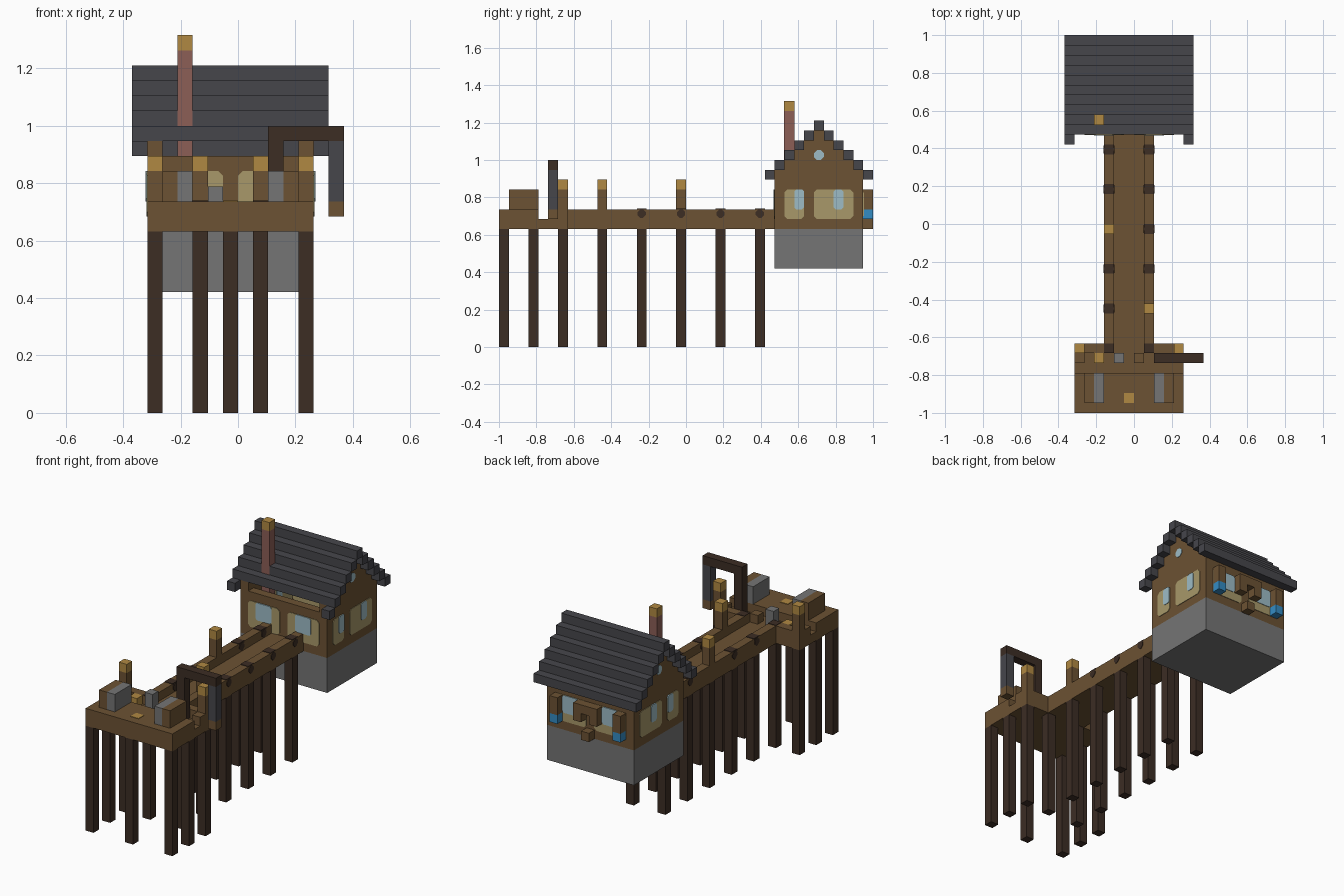
import bpy
import bmesh

if "Cube" in bpy.data.objects:
    bpy.data.objects.remove(bpy.data.objects["Cube"])

U = 1 / 19    # one block
E = 0.06      # thickness of painted plates, in blocks


def material(name, *rgb):
    lin = [(c / 255 / 12.92 if c < 11 else ((c / 255 + 0.055) / 1.055) ** 2.4) for c in rgb]
    m = bpy.data.materials.new(name)
    m.use_nodes = True
    m.diffuse_color = (*lin, 1)
    m.node_tree.nodes["Principled BSDF"].inputs["Base Color"].default_value = (*lin, 1)
    return m


WOOD = material("wood", 108, 82, 51)
DARK = material("dark wood", 60, 45, 36)
ROOF = material("slate", 70, 70, 75)
STONE = material("stone", 117, 117, 117)
GOLD = material("lamp gold", 176, 137, 66)
BRICK = material("brick", 140, 94, 86)
CURTAIN = material("curtain", 168, 153, 106)
GLASS = material("glass", 158, 188, 198)
BLUE = material("blue", 52, 140, 196)


def finish(name, bm, mat):
    bmesh.ops.scale(bm, vec=(U, U, U), verts=bm.verts)
    bmesh.ops.recalc_face_normals(bm, faces=bm.faces)
    me = bpy.data.meshes.new(name)
    bm.to_mesh(me)
    bm.free()
    me.materials.append(mat)
    ob = bpy.data.objects.new(name, me)
    bpy.context.collection.objects.link(ob)


def boxes(name, mat, *spans):
    """Boxes given as (x0, x1, y0, y1, z0, z1) in blocks."""
    bm = bmesh.new()
    for x0, x1, y0, y1, z0, z1 in spans:
        vs = bmesh.ops.create_cube(bm, size=1)["verts"]
        for v in vs:
            v.co.x = x1 if v.co.x > 0 else x0
            v.co.y = y1 if v.co.y > 0 else y0
            v.co.z = z1 if v.co.z > 0 else z0
    finish(name, bm, mat)


def pane(name, mat, axis, a0, a1, z0, z1, w0, w1, r=0.3):
    """Plate with clipped corners, passing through a wall from w0 to w1."""
    outline = [(a0 + r, z0), (a1 - r, z0), (a1, z0 + r), (a1, z1 - r),
               (a1 - r, z1), (a0 + r, z1), (a0, z1 - r), (a0, z0 + r)]
    bm = bmesh.new()
    vs = [bm.verts.new((w0, a, z) if axis == "x" else (a, w0, z)) for a, z in outline]
    face = bm.faces.new(vs)
    new = bmesh.ops.extrude_face_region(bm, geom=[face])["geom"]
    for v in new:
        if isinstance(v, bmesh.types.BMVert):
            v.co["xyz".index(axis)] = w1
    finish(name, bm, mat)


# Piles under the platform and the walkway
WALK_Y = range(-9, 8, 4)
piles = [(x, y) for x in (-6, 4) for y in (-19, -16, -13)] + [(-1, -19)]
piles += [(x, y) for x in (-3, 1) for y in (-13, *WALK_Y)]
boxes("piles", DARK, *[(x, x + 1, y, y + 1, 0, 12) for x, y in piles])

# Platform with its lower rear floor and corner rails
boxes("platform", WOOD, (-6, 5, -19, -15, 12, 14), (-6, 5, -15, -12, 12, 13))
boxes("platform_rails", WOOD, (-6, -2, -13, -12, 13, 14), (1, 5, -13, -12, 13, 14),
      (-6, -5, -14, -13, 13, 14), (4, 5, -14, -13, 13, 14))
boxes("deck_light", GOLD, (-1, 0, -18, -17, 13.5, 14 + E))

# Walkway
boxes("walkway_floor", WOOD, (-2, 1, -12, 9, 12, 13))
boxes("walkway_rails", WOOD, (-3, -2, -12, 9, 12, 14), (1, 2, -12, 9, 12, 14))

# Lamp posts
lamps = [(-6, -13), (4, -13), (-3, -1), (1, -9)]
boxes("lamp_posts", WOOD, *[(x, x + 1, y, y + 1, 14, 16) for x, y in lamps])
boxes("lamp_heads", GOLD, *[(x, x + 1, y, y + 1, 16, 17) for x, y in lamps])

# Dark pile heads set in the rails
for x in (-3, 1):
    boxes("pile_caps", DARK, *[(x, x + 1, y, y + 1, 13.8, 14 + E)
                               for y in (-13, *WALK_Y) if (x, y) not in lamps])
    for y in WALK_Y:
        if (x, y) not in lamps:
            pane("pile_head", DARK, "x", y + 0.08, y + 0.92, 13.1, 14, x - E, x + 1 + E)

# Cargo on the platform
boxes("crates", WOOD, (-5, -4, -18, -15, 14, 16), (3, 4, -18, -15, 14, 16))
boxes("stone_cargo", STONE, (-4, -3, -18, -15, 14, 16), (2, 3, -18, -15, 14, 16))
boxes("bollard", STONE, (-2, -1, -14, -13, 13, 15))
boxes("small_light", GOLD, (-4, -3, -14, -13, 13, 14))
boxes("small_crate", WOOD, (0, 1, -14, -13, 13, 14))

# Hoist
boxes("hoist_frame", DARK, (2, 3, -14, -13, 13, 18), (2, 7, -14, -13, 18, 19))
boxes("hoist_chain", ROOF, (6, 7, -14, -13, 14, 18))
boxes("hoist_bucket", WOOD, (6, 7, -14, -13, 13, 14))

# House base and hollow walls
boxes("foundation", STONE, (-6, 5, 9, 18, 8, 12))
boxes("long_walls", WOOD, (-5, 4, 9, 10, 12, 17), (-5, 4, 17, 18, 12, 17))
for x in (-6, 4):
    boxes("gable_wall", WOOD, (x, x + 1, 9, 18, 12, 17),
          *[(x, x + 1, 9 + k, 18 - k, 17 + k, 18 + k) for k in range(5)])

# Stepped roof; the front eave only remains at its ends
rows = [(-7, -6, 8, 9, 17, 18), (5, 6, 8, 9, 17, 18), (-7, 6, 18, 19, 17, 18)]
for k in range(1, 6):
    for y in {8 + k, 18 - k}:
        rows.append((-7, 6, y, y + 1, 17 + k, 18 + k))
boxes("roof", ROOF, *rows)

# Chimney
G = 0.03
boxes("chimney", BRICK, (-4, -3, 10 - G, 11, 12, 24))
boxes("chimney_top", GOLD, (-4, -3, 10 - G, 11, 24, 25))

# Windows on the long walls
for w in (9, 17):
    for x in (-5, 0):
        pane("curtains", CURTAIN, "y", x, x + 4, 13, 16, w - E, w + 1 + E)
        pane("glass", GLASS, "y", x + 1, x + 3, 14, 16, w - 2 * E, w + 1 + 2 * E, 0.2)

# Windows on the gables
for w, big in ((-6, 14), (4, 15)):
    for a, b, g in ((10, 12, 11), (13, 17, big)):
        pane("gable_curtains", CURTAIN, "x", a, b, 13, 16, w - E, w + 1 + E)
        pane("gable_glass", GLASS, "x", g, g + 1, 14, 16, w - 2 * E, w + 1 + 2 * E, 0.2)
    pane("attic_window", GLASS, "x", 13, 14, 19, 20, w - E, w + 1 + E)

# Rear posts with blue feet, door frame and step
boxes("rear_posts", WOOD, (3, 4, 18, 19, 14, 16), (-5, -4, 18, 19, 14, 16))
boxes("rear_post_feet", BLUE, (3, 4, 18, 19, 13, 14), (-5, -4, 18, 19, 13, 14))
boxes("rear_frame", WOOD, (-2, 1, 18, 19, 15, 16), (-2, -1, 18, 19, 14, 15),
      (0, 1, 18, 19, 14, 15))
boxes("rear_step", WOOD, (-1, 0, 18, 19, 12, 13))
